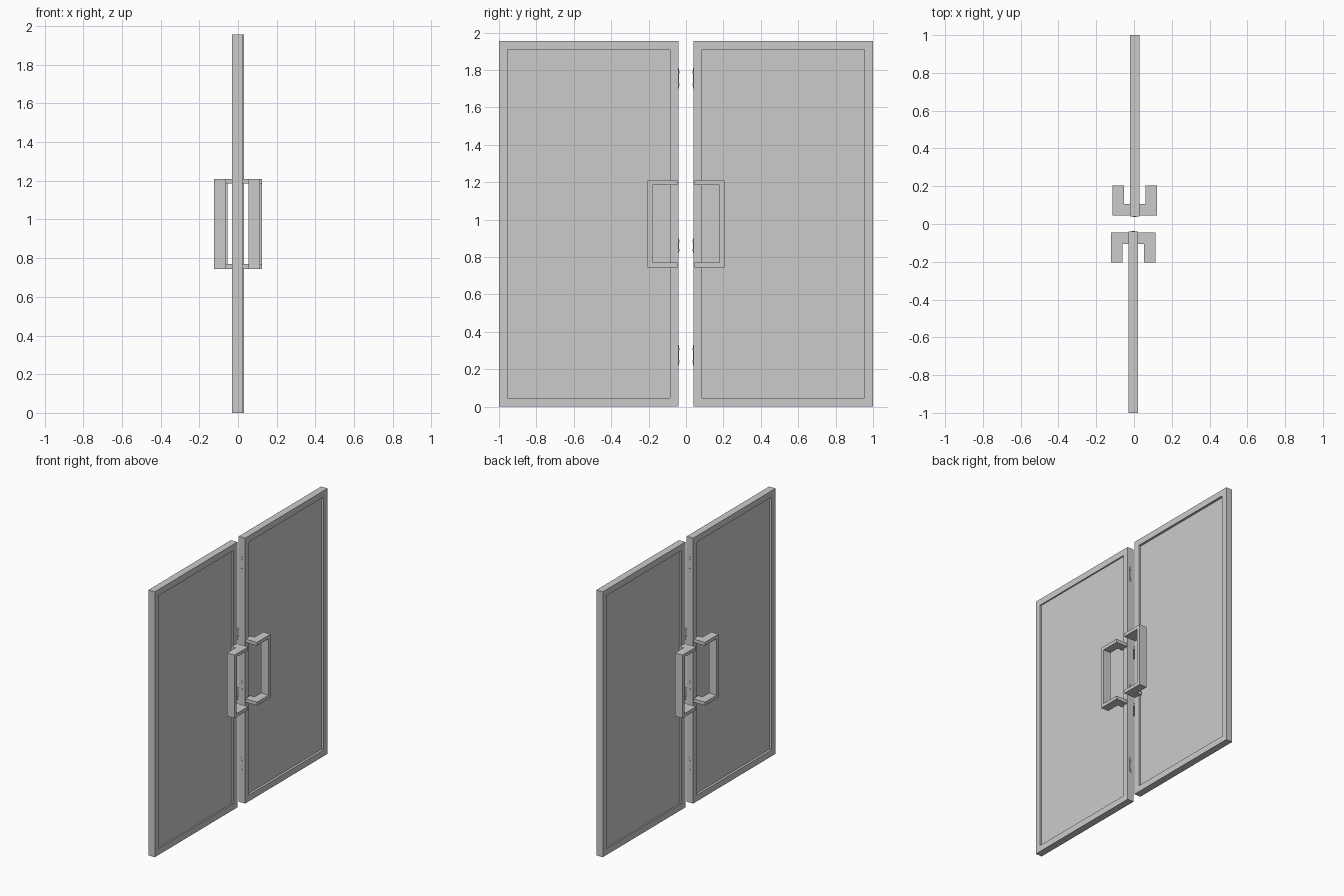
import bpy
import bmesh
from math import pi
from mathutils import Matrix, Vector

cube = bpy.data.objects.get("Cube")
if cube:
    bpy.data.objects.remove(cube, do_unlink=True)

grey = bpy.data.materials.new("light_grey")
grey.use_nodes = True
colour = (0.6, 0.6, 0.6, 1)
grey.diffuse_color = colour
grey.node_tree.nodes["Principled BSDF"].inputs["Base Color"].default_value = colour

HALF_TURN = Matrix.Rotation(pi, 4, "Z")
SHIFT = -0.004           # leaves sit slightly off the centre plane
THICK = 0.026            # half thickness of a leaf
INNER, OUTER, TOP = -0.04, -1.0, 1.955


def add_box(bm, lo, hi):
    lo, hi = Vector(lo), Vector(hi)
    mat = Matrix.Translation((lo + hi) / 2) @ Matrix.Diagonal((*(hi - lo), 1))
    return bmesh.ops.create_cube(bm, size=1, matrix=mat)["verts"]


def finish(bm, name, turned):
    """Store the mesh, turned half round for the second leaf."""
    bmesh.ops.translate(bm, vec=(SHIFT, 0, 0), verts=bm.verts)
    if turned:
        bmesh.ops.transform(bm, matrix=HALF_TURN, verts=bm.verts)
    bmesh.ops.recalc_face_normals(bm, faces=bm.faces)
    mesh = bpy.data.meshes.new(name)
    bm.to_mesh(mesh)
    bm.free()
    mesh.materials.append(grey)
    bpy.context.scene.collection.objects.link(bpy.data.objects.new(name, mesh))


def door_leaf(name, turned):
    bm = bmesh.new()
    add_box(bm, (-THICK, OUTER, 0), (THICK, INNER, TOP))
    bmesh.ops.recalc_face_normals(bm, faces=bm.faces)
    # recessed panel on both broad sides
    for side, depth in ((-1, 0.017), (1, 0.01)):
        face = max(bm.faces, key=lambda f: f.normal.x * side * f.calc_area())
        bmesh.ops.inset_region(bm, faces=[face], thickness=0.065)
        ring = bmesh.ops.extrude_face_region(bm, geom=[face])["geom"]
        bmesh.ops.delete(bm, geom=[face], context="FACES_ONLY")
        verts = [g for g in ring if isinstance(g, bmesh.types.BMVert)]
        bmesh.ops.translate(bm, vec=(-side * depth, 0, 0), verts=verts)
        bm.normal_update()
    finish(bm, name, turned)


def pull_handle(name, side, turned):
    grip_in, grip_out = side * 0.058, side * 0.119
    low, high, bar = 0.745, 1.21, 0.025
    # L-shaped arms, bent away from the meeting edge
    outline = [(side * 0.02, -0.045), (grip_out, -0.045), (grip_out, -0.205),
               (grip_in, -0.205), (grip_in, -0.105), (side * 0.02, -0.105)]
    bm = bmesh.new()
    for z in (low, high - bar):
        face = bm.faces.new([bm.verts.new((x, y, z)) for x, y in outline])
        ring = bmesh.ops.extrude_face_region(bm, geom=[face])["geom"]
        verts = [g for g in ring if isinstance(g, bmesh.types.BMVert)]
        bmesh.ops.translate(bm, vec=(0, 0, bar), verts=verts)
    # upright grip
    add_box(bm, (min(grip_in, grip_out), -0.205, low + bar),
            (max(grip_in, grip_out), -0.18, high - bar))
    finish(bm, name, turned)


def edge_plate(name, z, half, turned):
    bm = bmesh.new()
    add_box(bm, (-0.009, INNER - 0.004, z - half), (0.009, INNER + 0.002, z + half))
    # screw heads
    for dz in (-0.6 * half, 0.6 * half):
        mat = Matrix.Translation((0, INNER + 0.002, z + dz)) @ Matrix.Rotation(pi / 2, 4, "X")
        bmesh.ops.create_cone(bm, cap_ends=True, segments=10, radius1=0.006,
                              radius2=0.006, depth=0.004, matrix=mat)
    finish(bm, name, turned)


for label, turned in (("front", False), ("back", True)):
    door_leaf(label + "_door_leaf", turned)
    pull_handle(label + "_handle_a", -1, turned)
    pull_handle(label + "_handle_b", 1, turned)
    edge_plate(label + "_upper_plate", 1.755, 0.055, turned)
    edge_plate(label + "_latch_plate", 0.86, 0.038, turned)
    edge_plate(label + "_lower_plate", 0.275, 0.055, turned)
